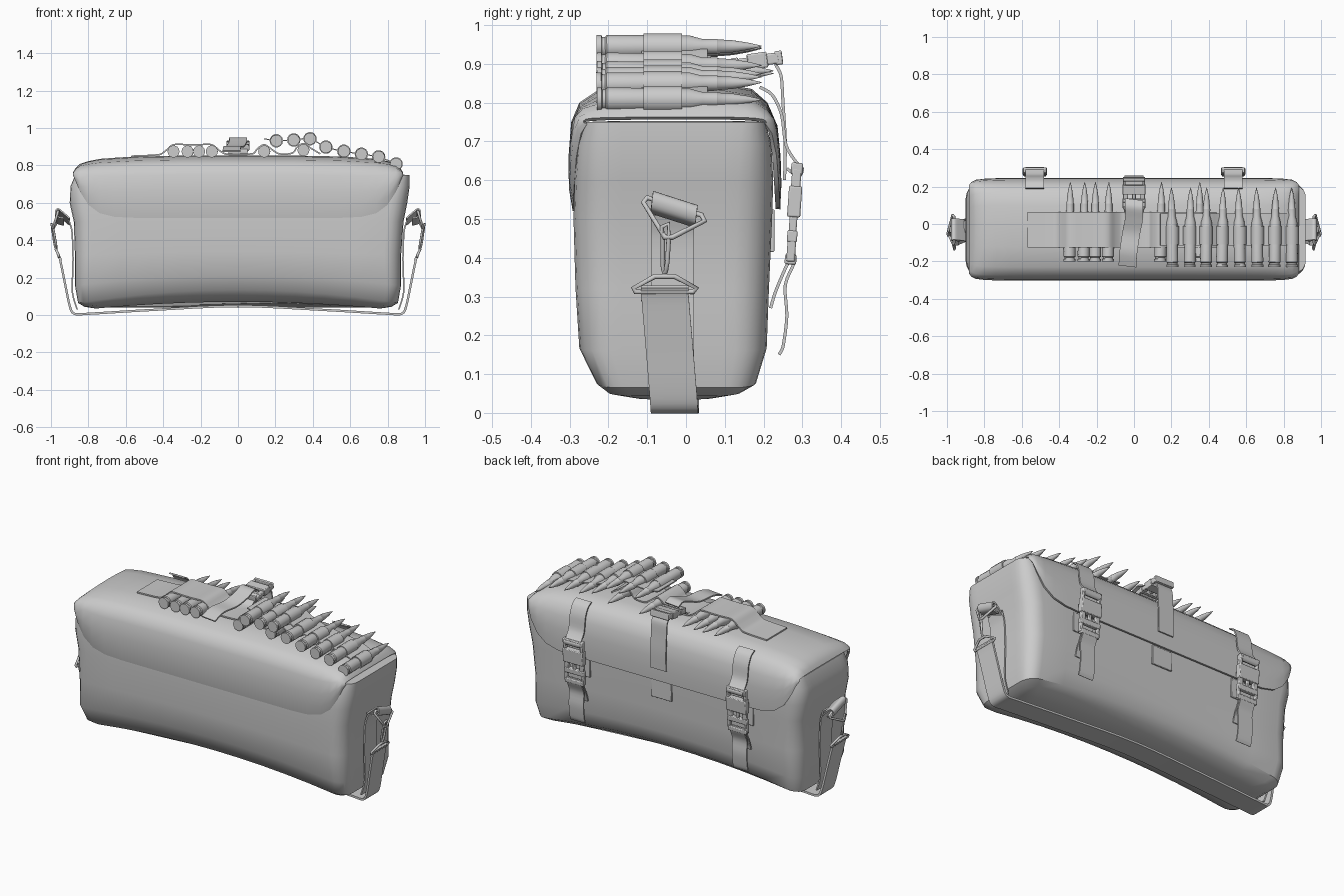
import bpy, bmesh, math, random
from mathutils import Vector, Matrix, Euler

if "Cube" in bpy.data.objects:
    bpy.data.objects.remove(bpy.data.objects["Cube"])
random.seed(4)

def finish(name, bm):
    bmesh.ops.recalc_face_normals(bm, faces=bm.faces)
    me = bpy.data.meshes.new(name)
    bm.to_mesh(me); bm.free()
    ob = bpy.data.objects.new(name, me)
    bpy.context.collection.objects.link(ob)
    return ob

def loft(bm, rings, closed=True, caps=True):
    vs = [[bm.verts.new(p) for p in r] for r in rings]
    n = len(vs[0])
    for a, b in zip(vs, vs[1:]):
        for i in range(n if closed else n - 1):
            j = (i + 1) % n
            bm.faces.new((a[i], a[j], b[j], b[i]))
    if caps:
        bm.faces.new(vs[0]); bm.faces.new(vs[-1])

def smooth_path(pts, steps=4):
    p = [Vector(q) for q in pts]
    out = []
    for i in range(len(p) - 1):
        a, b, c, d = p[max(i - 1, 0)], p[i], p[i + 1], p[min(i + 2, len(p) - 1)]
        m1, m2 = (c - a) / 2, (d - b) / 2
        m1 = m1.normalized() * min(m1.length, (c - b).length)
        m2 = m2.normalized() * min(m2.length, (c - b).length)
        for k in range(steps):
            t = k / steps
            out.append(b * (2*t**3 - 3*t*t + 1) + m1 * (t**3 - 2*t*t + t)
                       + c * (3*t*t - 2*t**3) + m2 * (t**3 - t*t))
    return out + [p[-1]]

def ribbon(name, pts, width, wdir=(1, 0, 0), thick=0.008):
    path, w = smooth_path(pts), Vector(wdir).normalized() * width / 2
    rings = []
    for i, p in enumerate(path):
        t = path[min(i + 1, len(path) - 1)] - path[max(i - 1, 0)]
        n = t.cross(w).normalized() * thick / 2
        rings.append([p - w - n, p + w - n, p + w + n, p - w + n])
    bm = bmesh.new()
    loft(bm, rings)
    return finish(name, bm)

def wire(name, pts, r=0.007, cyclic=True):
    cu = bpy.data.curves.new(name, 'CURVE')
    cu.dimensions, cu.bevel_depth, cu.bevel_resolution = '3D', r, 2
    cu.use_fill_caps = True
    sp = cu.splines.new('POLY')
    sp.points.add(len(pts) - 1)
    for q, p in zip(sp.points, pts):
        q.co = (*p, 1)
    sp.use_cyclic_u = cyclic
    ob = bpy.data.objects.new(name, cu)
    bpy.context.collection.objects.link(ob)

def boxes(name, parts, mat=Matrix(), bevel=0.004):
    bm = bmesh.new()
    for c, s in parts:
        bmesh.ops.create_cube(bm, size=1, matrix=Matrix.Translation(c) @ Matrix.Diagonal((*s, 1)))
    ob = finish(name, bm)
    ob.matrix_world = mat
    m = ob.modifiers.new("bevel", 'BEVEL')
    m.width, m.segments = bevel, 2
    return ob

# Bag body: rounded rectangle rings, bottom arched up in the middle
def ring(z, x0, x1, y0, y1, r, arch):
    pts = []
    corners = [(x1 - r, y0 + r, -90), (x1 - r, y1 - r, 0), (x0 + r, y1 - r, 90), (x0 + r, y0 + r, 180)]
    for k, (cx, cy, a0) in enumerate(corners):
        for i in range(6):
            a = math.radians(a0 + 18 * i)
            pts.append(Vector((cx + r * math.cos(a), cy + r * math.sin(a), z)))
        nx, ny, a1 = corners[(k + 1) % 4]
        a1 = math.radians(a1)
        end = Vector((nx + r * math.cos(a1), ny + r * math.sin(a1), z))
        start = pts[-1].copy()
        pts += [start.lerp(end, i / 10) for i in range(1, 10)]
    for p in pts:
        p.z += arch * max(0, 1 - (p.x / 0.85) ** 2)
    return pts

bm = bmesh.new()
loft(bm, [ring(*a) for a in [
    (0.026, -.70, .70, -.04, -.02, .005, .045), (0.026, -.76, .76, -.13, .07, .04, .045),
    (0.04, -.82, .82, -.2, .14, .06, .06), (0.065, -.855, .855, -.23, .18, .07, .07),
    (0.16, -.872, .872, -.275, .208, .08, .05), (0.32, -.872, .872, -.285, .214, .09, .02),
    (0.5, -.878, .885, -.29, .222, .09, 0), (0.6, -.9, .905, -.287, .225, .09, 0),
    (0.69, -.895, .918, -.28, .22, .08, 0), (0.75, -.87, .918, -.26, .205, .06, 0),
    (0.752, -.7, .75, -.2, .15, .05, 0)]])
finish("bag_body", bm)

# Lid flap: arched profile swept along x, drooping with rounded corners at the ends
prof = [(-.292, .52), (-.302, .58), (-.303, .66), (-.296, .75), (-.275, .8), (-.23, .83), (-.12, .848),
        (0, .853), (.1, .848), (.17, .835), (.21, .8), (.236, .74), (.244, .66), (.246, .59), (.243, .525)]
half = [(0, 1, 0, .52), (.3, 1, 0, .52), (.55, 1, .005, .52), (.66, 1, .012, .525), (.74, .995, .018, .545),
        (.8, .985, .03, .59), (.845, .965, .045, .66), (.87, .92, .07, .72), (.882, .86, .09, .745)]
cols = [(-x, a, b, c) for x, a, b, c in half[:0:-1]] + half
rings = [[(x, -.028 + (y + .028) * s, zb + (z - .52) / .333 * (.853 - d - zb)) for y, z in prof]
         for x, s, d, zb in cols]
bm = bmesh.new()
loft(bm, rings, closed=False, caps=False)
bmesh.ops.recalc_face_normals(bm, faces=bm.faces)
bmesh.ops.solidify(bm, geom=bm.faces[:], thickness=0.012)
finish("lid_flap", bm)

# Cartridges: one lathed mesh shared by all
def lathe(name, prof, n=14):
    bm = bmesh.new()
    loft(bm, [[(r * math.cos(2 * math.pi * i / n), y, r * math.sin(2 * math.pi * i / n))
               for i in range(n)] for y, r in prof])
    return finish(name, bm)

cart = lathe("cartridge", [(0, .032), (.012, .032), (.014, .027), (.022, .027), (.026, .032), (.24, .029),
             (.272, .02), (.31, .02), (.312, .0185), (.35, .016), (.39, .0095), (.425, .001)])
link = lathe("belt_link", [(0, .031), (0, .036), (.1, .036), (.1, .031)])
left = [(-.345, .875), (-.27, .875), (-.208, .875), (-.14, .875), (.14, .875), (.35, .882)]
right = [(.205, .932), (.298, .936), (.385, .943), (.47, .898), (.566, .876), (.66, .86), (.752, .846), (.845, .808)]
src_used = {cart: False, link: False}
def place(src, loc, rot=(0, 0, 0)):
    ob = src if not src_used[src] else bpy.data.objects.new(src.name, src.data)
    if src_used[src]:
        bpy.context.collection.objects.link(ob)
    src_used[src] = True
    ob.location, ob.rotation_euler = loc, rot
for x, z in left:
    place(cart, (x, -.2, z), (0, 0, random.uniform(-.02, .02)))
for x, z in right:
    place(cart, (x, -.23, z), (random.uniform(-.01, .02), 0, random.uniform(-.02, .02)))
    place(link, (x, -.11, z))

# Loop belt over the loose rounds and chain strip through the linked ones
def xz(pts, y):
    return [(x, y, z) for x, z in pts]
ribbon("loop_belt", xz([(-.57, .85), (-.42, .858), (-.385, .88), (-.345, .911), (-.27, .911), (-.208, .911),
       (-.14, .911), (-.1, .88), (-.06, .86), (.08, .863), (.105, .89), (.14, .911), (.175, .89), (.22, .862),
       (.29, .866), (.318, .9), (.35, .917), (.385, .895), (.44, .862)], -.03), .19, (0, 1, 0))
ribbon("link_chain", xz([(.14, .943)] + right, -.03), .17, (0, 1, 0), .006)

# Side release buckles with straps: two on the back, one smaller on the lid
buckle = [((0, -.115, 0), (.125, .03, .03)), ((.055, -.085, 0), (.016, .06, .024)), ((-.055, -.085, 0), (.016, .06, .024)),
          ((0, -.03, 0), (.13, .08, .034)), ((.048, .025, 0), (.028, .06, .02)), ((-.048, .025, 0), (.028, .06, .02)),
          ((0, .02, 0), (.02, .06, .014)), ((0, .06, 0), (.13, .03, .026)), ((0, .12, 0), (.12, .025, .03)),
          ((.056, .09, 0), (.016, .07, .022)), ((-.056, .09, 0), (.016, .07, .022))]
def yz(x, pts):
    return [(x, y, z) for y, z in pts]
down = Euler((math.radians(-94), 0, 0)).to_matrix().to_4x4()
for x in (-.53, .53):
    boxes("back_buckle", buckle, Matrix.Translation((x, .278, .515)) @ down)
    ribbon("back_strap_upper", yz(x, [(.19, .84), (.222, .82), (.246, .77), (.258, .69), (.285, .645),
           (.3, .63), (.29, .61), (.26, .63)]), .1)
    ribbon("back_strap_lower", yz(x, [(.218, .27), (.23, .31), (.255, .37), (.276, .41), (.28, .39),
           (.256, .33), (.26, .25), (.25, .17), (.24, .15)]), .095)
    boxes("back_patch", [((x, .222, .47), (.13, .012, .11))], bevel=.003)
boxes("back_patch", [((0, .222, .47), (.13, .012, .11))], bevel=.003)
boxes("lid_buckle", buckle, Matrix.Translation((0, .165, .905))
      @ Euler((math.radians(-8), 0, math.pi)).to_matrix().to_4x4() @ Matrix.Diagonal((.95, .65, 1.2, 1)))
ribbon("lid_strap", yz(0, [(-.06, .858), (.05, .862), (.09, .89), (.12, .91)]), .1)
ribbon("lid_strap_tail", [(-.035, -.225, .875), (-.03, -.15, .9), (-.015, -.05, .9), (0, .03, .925),
       (0, .09, .945), (0, .13, .93)], .095, (1, -.12, 0))
ribbon("lid_strap_front", yz(0, [(.23, .9), (.245, .87), (.25, .8), (.256, .7), (.254, .6)]), .1)

# End hardware: sewn tab, triangle ring, hook and strap ring
for s in (-1, 1):
    m = lambda pts: [(s * x, y, z) for x, y, z in pts]
    ribbon("end_tab", m([(.86, -.035, .03), (.885, -.035, .12), (.882, -.035, .3), (.888, -.035, .45),
           (.905, -.035, .51)]), .11, (0, 1, 0))
    ribbon("tab_sleeve", m([(.9, -.035, .5), (.935, -.03, .53), (.962, -.028, .55), (.975, -.03, .535),
           (.967, -.032, .51), (.93, -.035, .5)]), .12, (0, 1, -.32))
    wire("triangle_ring", m([(.962, -.1, .555), (.962, .04, .51), (.97, .048, .495), (.992, -.035, .453),
         (.992, -.055, .453), (.965, -.11, .543)]))
    wire("hook", m([(.995, -.062, .48), (.997, -.045, .488), (.99, -.045, .44), (.983, -.048, .39),
         (.978, -.052, .365), (.968, -.055, .355), (.973, -.06, .38), (.985, -.06, .45)]), .006)
    wire("strap_ring", m([(.958, -.13, .312), (.958, .018, .312), (.96, .027, .322), (.974, -.03, .352),
         (.974, -.08, .352), (.96, -.135, .322)]))

# Carry strap passing under the bag from end to end
run = [(.945, -.055, .29), (.962, -.055, .325), (.952, -.054, .3), (.925, -.043, .17), (.9, -.033, .05),
       (.878, -.03, .008), (.82, -.028, .006), (.45, -.028, .028)]
ribbon("carry_strap", run + [(0, -.028, .048)] + [(-x, y, z) for x, y, z in run[::-1]], .122, (0, 1, 0), .012)

# Smooth shading with sharp creases
bpy.context.view_layer.update()
done = set()
for ob in bpy.context.collection.objects:
    if ob.type == 'MESH' and ob.data not in done:
        done.add(ob.data)
        bpy.ops.object.select_all(action='DESELECT')
        ob.select_set(True)
        bpy.context.view_layer.objects.active = ob
        bpy.ops.object.shade_smooth_by_angle(angle=math.radians(35))
